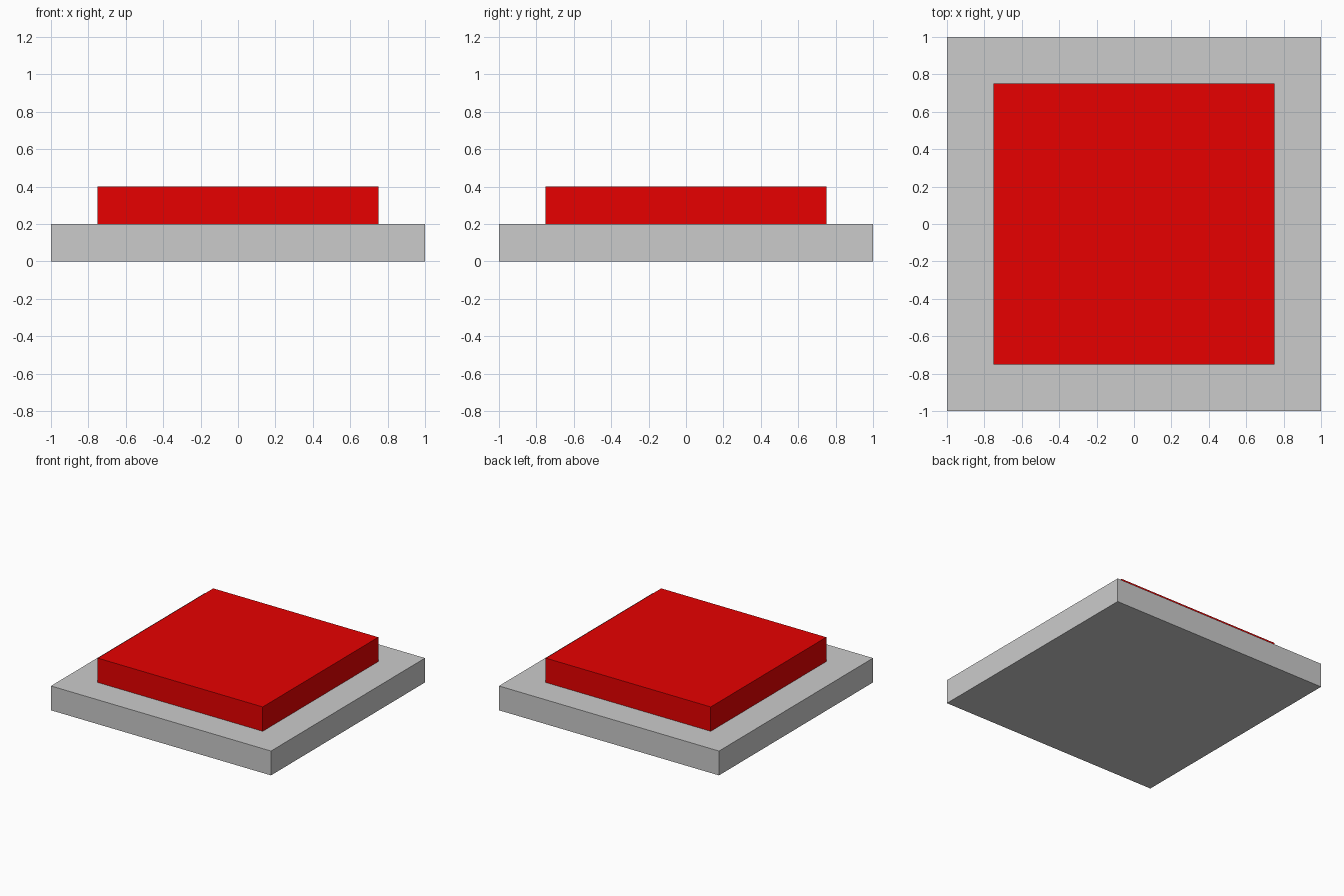
import bpy

if "Cube" in bpy.data.objects:
    bpy.data.objects.remove(bpy.data.objects["Cube"])


def box(name, size, z_bottom):
    """Axis-aligned box centred on x = y = 0, standing on z_bottom."""
    bpy.ops.mesh.primitive_cube_add(size=1, location=(0, 0, z_bottom + size[2] / 2))
    obj = bpy.context.object
    obj.name = name
    obj.scale = size
    bpy.ops.object.transform_apply(location=False, rotation=False, scale=True)
    return obj


# Grey base plate
base = box("base_plate", (2.0, 2.0, 0.2), 0.0)

# Red push pad on top
pad = box("button_pad", (1.5, 1.5, 0.2), 0.2)
red = bpy.data.materials.new("red")
red.diffuse_color = (0.8, 0.0, 0.0, 1.0)
red.use_nodes = True
red.node_tree.nodes["Principled BSDF"].inputs["Base Color"].default_value = red.diffuse_color
pad.data.materials.append(red)
